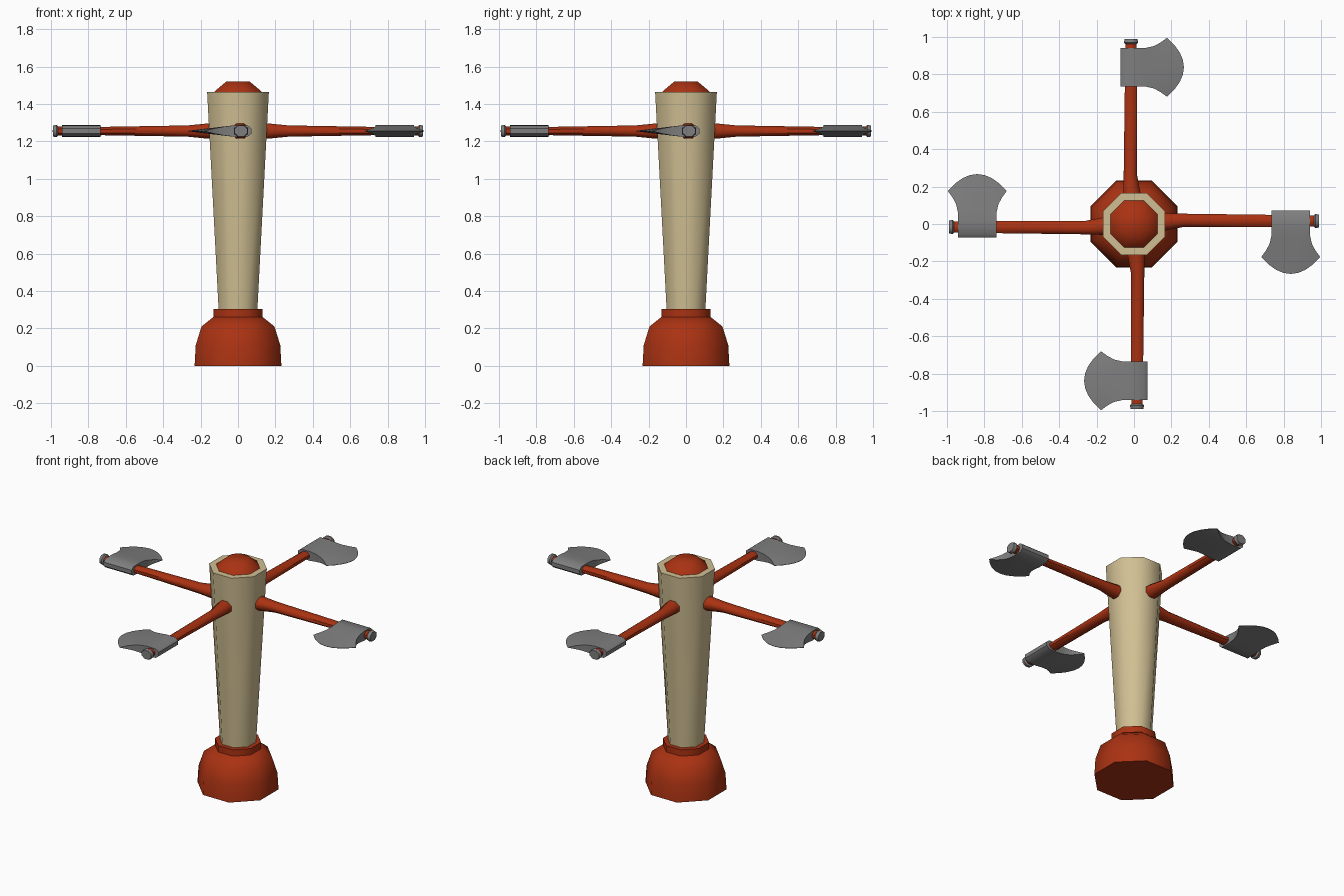
import bpy, bmesh
from math import cos, sin, pi, radians
from mathutils import Matrix

cube = bpy.data.objects.get("Cube")
if cube:
    bpy.data.objects.remove(cube, do_unlink=True)


def material(name, rgb):
    m = bpy.data.materials.new(name)
    m.use_nodes = True
    m.diffuse_color = (*rgb, 1)
    bsdf = next(n for n in m.node_tree.nodes if n.type == 'BSDF_PRINCIPLED')
    bsdf.inputs["Base Color"].default_value = (*rgb, 1)
    return m


RED = material("rust red", (0.40, 0.032, 0.006))
CREAM = material("cream wood", (0.63, 0.52, 0.29))
GREY = material("steel grey", (0.21, 0.21, 0.21))
ARM_Z = 1.255


def finish(name, bm, mat, angle=50):
    bmesh.ops.recalc_face_normals(bm, faces=bm.faces)
    mesh = bpy.data.meshes.new(name)
    bm.to_mesh(mesh)
    bm.free()
    mesh.materials.append(mat)
    obj = bpy.data.objects.new(name, mesh)
    bpy.context.collection.objects.link(obj)
    bpy.ops.object.select_all(action='DESELECT')
    bpy.context.view_layer.objects.active = obj
    obj.select_set(True)
    bpy.ops.object.shade_smooth_by_angle(angle=radians(angle))
    return obj


def skin(bm, rings):
    """Bridge successive closed rings of points with quads."""
    loops = [[bm.verts.new(p) for p in ring] for ring in rings]
    for a, b in zip(loops, loops[1:]):
        for i in range(len(a)):
            j = (i + 1) % len(a)
            bm.faces.new((a[i], a[j], b[j], b[i]))
    return loops


def octagon(ry, rz):
    """Octagon with flat sides facing the axes, given its apothems."""
    k = 1 / cos(pi / 8)
    return [(ry * k * cos((i + .5) * pi / 4), rz * k * sin((i + .5) * pi / 4))
            for i in range(8)]


def turned(name, profile, mat):
    bm = bmesh.new()
    loops = skin(bm, [[(x, y, z) for x, y in octagon(r, r)] for r, z in profile])
    bm.faces.new(loops[0])
    bm.faces.new(loops[-1])
    return finish(name, bm, mat)


def rod(name, stations, mat):
    """Octagonal rod along x from (x, y centre, half width, half height)."""
    bm = bmesh.new()
    loops = skin(bm, [[(x, c + y, ARM_Z + z) for y, z in octagon(hy, hz)]
                      for x, c, hy, hz in stations])
    bm.faces.new(loops[0])
    bm.faces.new(loops[-1])
    return finish(name, bm, mat)


def axe_head(name):
    # Rows from the sleeve back to the cutting edge: y, half length, half thickness
    rows = [(.073, .103, .013), (.052, .103, .030), (-.015, .103, .031),
            (-.065, .104, .025), (-.105, .113, .018), (-.14, .131, .011),
            (-.177, .158, .001)]
    bm = bmesh.new()
    steps, n = 8, len(rows)
    rings = []
    for s in range(steps + 1):
        u = 2 * s / steps - 1
        side = []
        for i, (y, half, thick) in enumerate(rows):
            bulge = .09 * (1 - u * u) * max(0, (i - 2) / (n - 3)) ** 2
            side.append((.838 + u * half, y - bulge, thick))
        rings.append([(x, y, ARM_Z + t) for x, y, t in side] +
                     [(x, y, ARM_Z - t) for x, y, t in reversed(side)])
    loops = skin(bm, rings)
    # Close both flanks with strips
    for loop in (loops[0], loops[-1]):
        for i in range(n - 1):
            bm.faces.new((loop[i], loop[i + 1], loop[-2 - i], loop[-1 - i]))
    return finish(name, bm, GREY, 40)


# Post
turned("base", [(.232, 0), (.226, .11), (.195, .21), (.13, .262)], RED)
turned("collar", [(.132, .258), (.132, .303)], RED)
turned("column", [(.103, .29), (.165, 1.465)], CREAM)
turned("top_dome", [(.13, 1.455), (.124, 1.468), (.062, 1.52)], RED)

# Four axes pointing outward, turned around the post
for index, side in enumerate(("left", "back", "right", "front")):
    parts = [
        rod(side + "_handle", [(.08, .012, .052, .043), (.17, .012, .046, .04),
                               (.27, .02, .035, .03), (.74, .017, .032, .022),
                               (.97, .016, .029, .024)], RED),
        rod(side + "_end_cap", [(.962, .016, .031, .026), (.97, .016, .038, .033),
                                (.99, .016, .034, .029)], GREY),
        axe_head(side + "_axe_head"),
    ]
    for part in parts:
        part.data.transform(Matrix.Rotation(index * pi / 2, 4, 'Z'))
